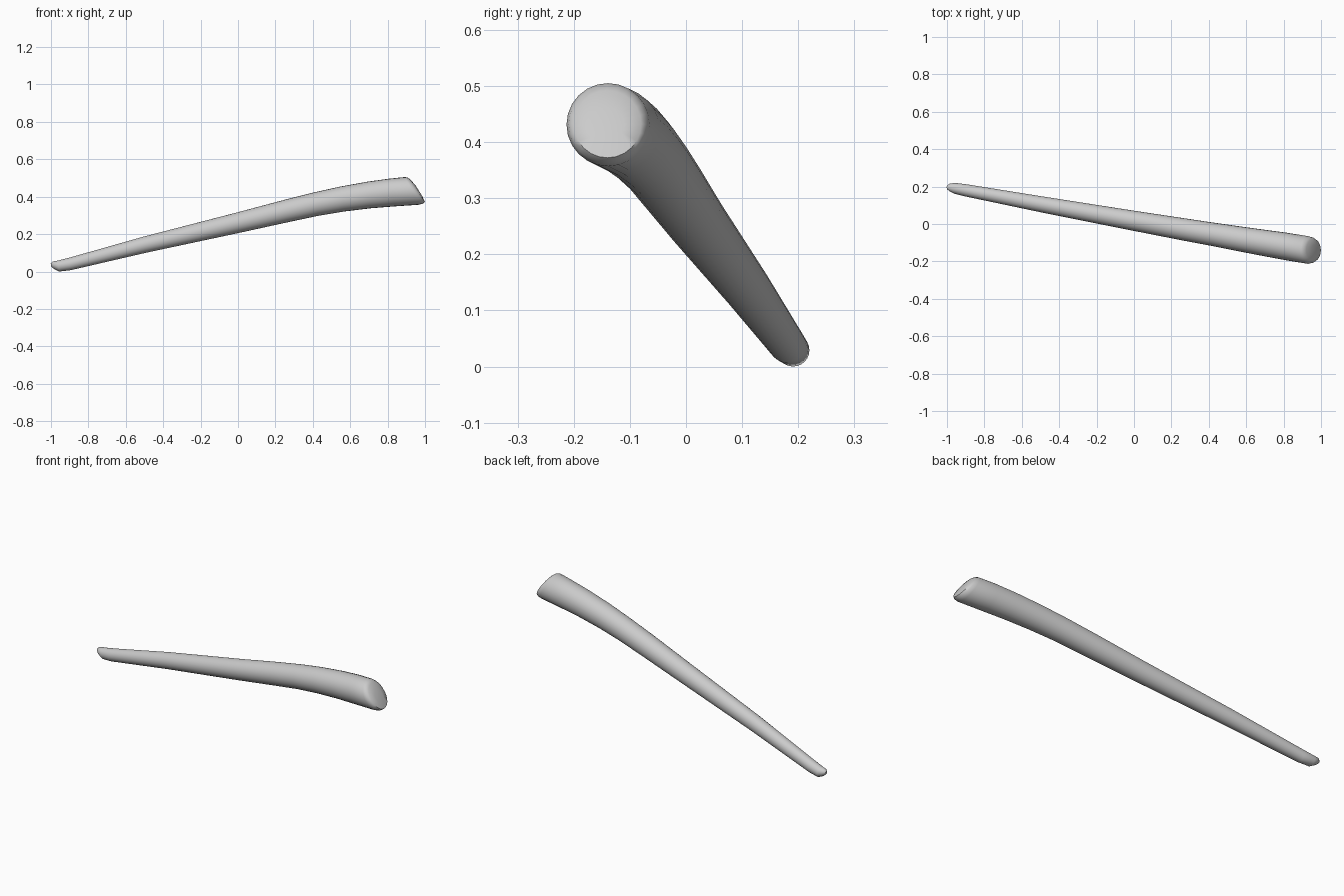
import bpy, bmesh, math

if "Cube" in bpy.data.objects:
    bpy.data.objects.remove(bpy.data.objects["Cube"])

SIDES = 24

# Cross-sections along the handle: x, y, z centre, radius, backward lean of the ring
sections = [
    (-1.000, 0.196, 0.040, 0.009, 0.15),
    (-0.987, 0.195, 0.039, 0.020, 0.15),
    (-0.960, 0.191, 0.034, 0.029, 0.15),
    (-0.900, 0.180, 0.045, 0.033, 0.15),
    (-0.500, 0.106, 0.148, 0.043, 0.15),
    (0.000, 0.017, 0.266, 0.054, 0.15),
    (0.260, -0.028, 0.329, 0.060, 0.15),
    (0.420, -0.055, 0.366, 0.063, 0.15),
    (0.560, -0.079, 0.393, 0.067, 0.13),
    (0.700, -0.102, 0.414, 0.071, 0.13),
    (0.820, -0.121, 0.427, 0.074, 0.20),
    (0.930, -0.139, 0.436, 0.074, 0.50),
    (0.949, -0.140, 0.437, 0.069, 0.58),
    (0.960, -0.140, 0.437, 0.060, 0.65),
    (0.967, -0.140, 0.437, 0.030, 0.62),
]

bm = bmesh.new()


def ring(x, y, z, r, lean):
    verts = []
    for i in range(SIDES):
        a = 2 * math.pi * i / SIDES
        dy, dz = r * math.cos(a), r * math.sin(a)
        verts.append(bm.verts.new((x - lean * dz, y + dy, z + dz)))
    return verts


# Loft the tapered, gently bent body
rings = [ring(*s) for s in sections]
for a, b in zip(rings, rings[1:]):
    for i in range(SIDES):
        j = (i + 1) % SIDES
        bm.faces.new((a[i], a[j], b[j], b[i]))

# Close the narrow tip and the slanted wide end
bm.faces.new(rings[0])
bm.faces.new(rings[-1])
bmesh.ops.recalc_face_normals(bm, faces=bm.faces)
low = min(v.co.z for v in bm.verts)
bmesh.ops.translate(bm, verts=bm.verts, vec=(0, 0, -low))

mesh = bpy.data.meshes.new("tapered_stick")
bm.to_mesh(mesh)
bm.free()
stick = bpy.data.objects.new("tapered_stick", mesh)
bpy.context.collection.objects.link(stick)
bpy.context.view_layer.objects.active = stick
stick.select_set(True)
bpy.ops.object.shade_smooth_by_angle(angle=math.radians(50))
